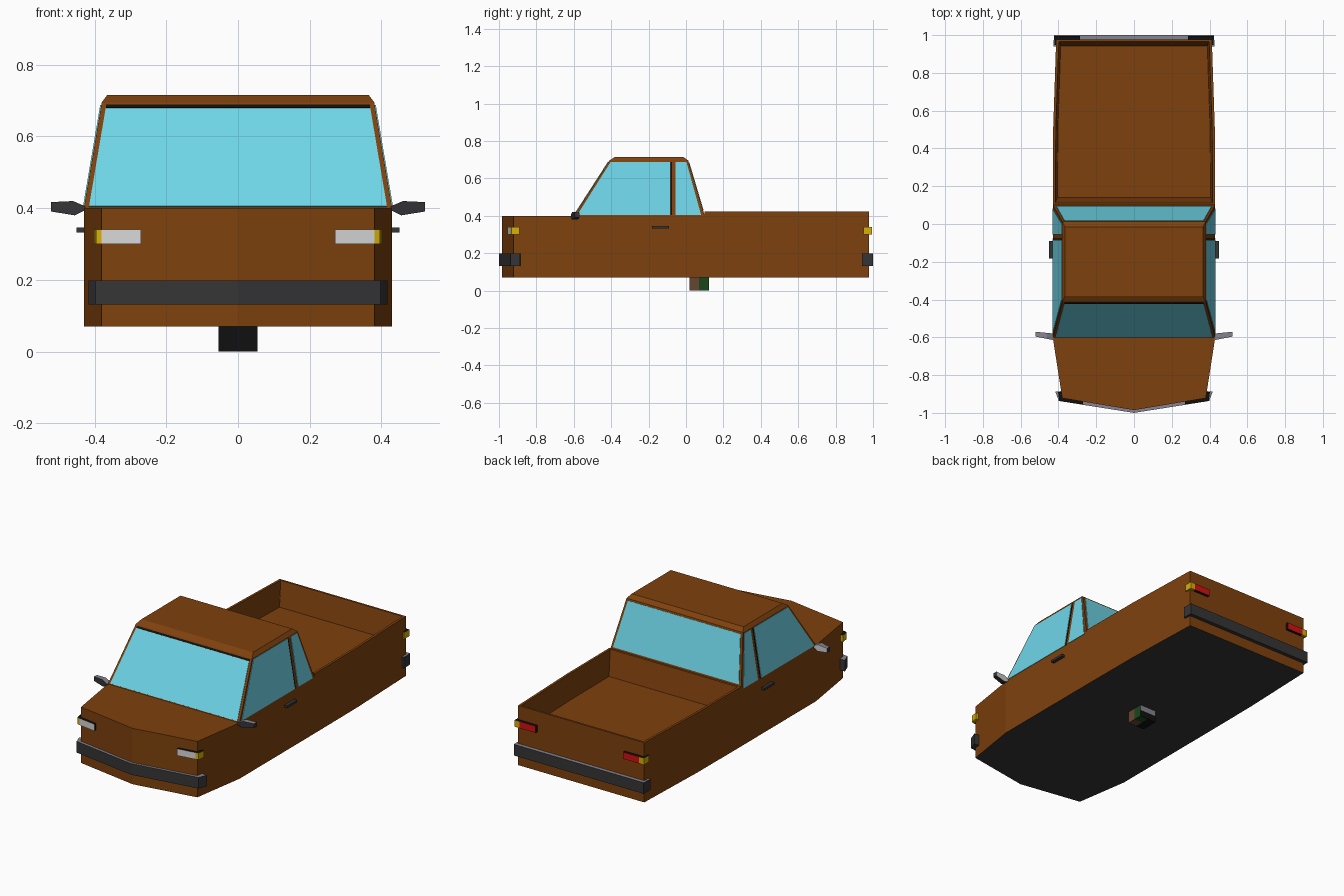
import bpy, bmesh
from mathutils import Vector

if "Cube" in bpy.data.objects:
    bpy.data.objects.remove(bpy.data.objects["Cube"])

COLORS = {
    "body_brown": (0.21, 0.053, 0.004), "glass_cyan": (0.16, 0.68, 0.82),
    "trim_dark": (0.035, 0.035, 0.038), "black": (0.005, 0.005, 0.005),
    "lamp_white": (0.68, 0.68, 0.68), "indicator_yellow": (0.68, 0.43, 0.003),
    "lamp_red": (0.65, 0.005, 0.006), "grey": (0.24, 0.23, 0.27),
    "green": (0.01, 0.06, 0.012), "brown": (0.13, 0.06, 0.03),
}
MATS = {}
for key, c in COLORS.items():
    MATS[key] = bpy.data.materials.new(key)
    MATS[key].diffuse_color = (*c, 1)


def finish(name, bm, colors, rule=None):
    """Turn a bmesh into an object; rule(normal, centre) picks the colour index."""
    bmesh.ops.recalc_face_normals(bm, faces=bm.faces[:])
    if rule:
        for f in bm.faces:
            f.material_index = rule(f.normal, f.calc_center_median())
    me = bpy.data.meshes.new(name)
    bm.to_mesh(me)
    bm.free()
    for c in colors:
        me.materials.append(MATS[c])
    ob = bpy.data.objects.new(name, me)
    bpy.context.collection.objects.link(ob)
    return ob


def loft(name, rings, colors, rule=None):
    """Skin matching rings of points and cap both ends."""
    bm = bmesh.new()
    vs = [[bm.verts.new(p) for p in r] for r in rings]
    n = len(vs[0])
    for a, b in zip(vs, vs[1:]):
        for i in range(n):
            j = (i + 1) % n
            bm.faces.new((a[i], a[j], b[j], b[i]))
    bm.faces.new(vs[0][::-1])
    bm.faces.new(vs[-1])
    return finish(name, bm, colors, rule)


def ring(outline, z):
    return [(x, y, z) for x, y in outline]


def prism(name, outline, z0, z1, colors, rule=None):
    return loft(name, [ring(outline, z0), ring(outline, z1)], colors, rule)


def rect(x0, x1, y0, y1):
    return [(x0, y0), (x1, y0), (x1, y1), (x0, y1)]


def plate(name, pts, color, t=0.003):
    """Thin plate straddling a flat surface."""
    p = [Vector(q) for q in pts]
    n = (p[1] - p[0]).cross(p[2] - p[0]).normalized() * t
    return loft(name, [[q - n for q in p], [q + n for q in p]], [color])


def both(half):
    """Close a half outline, given from the centre line outwards, by mirroring."""
    return half + [(-x, y) for x, y in reversed(half) if x > 0]


def under(n, c):
    return 1 if n.z < -0.5 else 0


# Front body and hood
nose = both([(0, -0.985), (0.38, -0.922), (0.43, -0.6), (0.43, 0.1)])
prism("front_body", nose, 0.07, 0.4, ["body_brown", "trim_dark"], under)

# Cargo bed with sloped inner walls
bed = [(-0.43, 0.1), (0.43, 0.1), (0.428, 0.5), (0.412, 0.978), (-0.412, 0.978), (-0.428, 0.5)]
rim = [(-0.416, 0.112), (0.416, 0.112), (0.414, 0.5), (0.398, 0.966), (-0.398, 0.966), (-0.414, 0.5)]
floor = [(-0.405, 0.14), (0.405, 0.14), (0.403, 0.5), (0.388, 0.942), (-0.388, 0.942), (-0.403, 0.5)]
loft("cargo_bed", [ring(bed, 0.07), ring(bed, 0.422), ring(rim, 0.422), ring(floor, 0.275)],
     ["body_brown", "trim_dark"], under)

# Cab with tapered sides and chamfered roof
loft("cab", [ring(rect(-0.43, 0.43, -0.6, 0.1), 0.4),
             ring(rect(-0.38, 0.38, -0.41, 0.012), 0.695),
             ring(rect(-0.365, 0.365, -0.38, -0.015), 0.715)], ["body_brown"])


# Cab surface positions at a given height
def side_x(z): return 0.43 - 0.05 * (z - 0.4) / 0.295
def front_y(z): return -0.6 + 0.19 * (z - 0.4) / 0.295
def rear_y(z): return 0.1 - 0.088 * (z - 0.4) / 0.295


# Windscreen, its upper seal and the rear window
def cross_window(name, fy, z0, z1, color, inset=0.014):
    a, b = side_x(z0) - inset, side_x(z1) - inset
    plate(name, [(-a, fy(z0), z0), (a, fy(z0), z0), (b, fy(z1), z1), (-b, fy(z1), z1)], color)


cross_window("windscreen", front_y, 0.404, 0.678, "glass_cyan")
cross_window("windscreen_seal", front_y, 0.679, 0.688, "black")
cross_window("rear_window", rear_y, 0.428, 0.685, "glass_cyan")

# Parts repeated on each side
for s, side in ((1, "right"), (-1, "left")):
    zb, zt = 0.404, 0.688

    def on_side(y, z):
        return (s * side_x(z), y, z)

    plate("door_window_" + side, [on_side(front_y(zb) + 0.016, zb), on_side(-0.085, zb),
          on_side(-0.085, zt), on_side(front_y(zt) + 0.012, zt)], "glass_cyan")
    plate("window_seal_" + side, [on_side(-0.083, zb), on_side(-0.076, zb),
          on_side(-0.076, zt), on_side(-0.083, zt)], "black", 0.002)
    plate("quarter_window_" + side, [on_side(-0.055, zb), on_side(rear_y(zb) - 0.018, zb),
          on_side(rear_y(zt) - 0.012, zt), on_side(-0.055, zt)], "glass_cyan")

    # Door handle
    prism("door_handle_" + side, rect(s * 0.425, s * 0.45, -0.182, -0.09), 0.332, 0.346, ["trim_dark"])

    # Wing mirror: dark shell, grey top, pale glass behind
    prof = [(0.425, 0.395), (0.455, 0.38), (0.522, 0.391), (0.522, 0.417), (0.46, 0.42), (0.425, 0.405)]
    loft("wing_mirror_" + side, [[(s * x, -0.615 + (x - 0.425) * 0.2, z) for x, z in prof],
         [(s * x, -0.58 + (x - 0.425) * 0.1, z) for x, z in prof]],
         ["trim_dark", "grey", "lamp_white"],
         lambda n, c: 2 if n.y > 0.6 else 1 if n.z > 0.6 else 0)

    # Head and tail lamps with dark housings, then wrap-around indicators
    prism("headlamp_" + side, [(s * 0.27, -0.955), (s * 0.38, -0.938), (s * 0.38, -0.91), (s * 0.27, -0.92)],
          0.3, 0.34, ["black", "lamp_white"], lambda n, c: int(n.y < -0.6))
    prism("front_indicator_" + side, [(s * 0.38, -0.938), (s * 0.396, -0.934), (s * 0.402, -0.89), (s * 0.375, -0.89)],
          0.3, 0.34, ["indicator_yellow", "black"], lambda n, c: int(n.z > 0.6))
    prism("tail_lamp_" + side, rect(s * 0.285, s * 0.39, 0.97, 0.995),
          0.3, 0.34, ["black", "lamp_red"], lambda n, c: int(n.y > 0.6))
    prism("rear_indicator_" + side, rect(s * 0.39, s * 0.422, 0.948, 0.995),
          0.3, 0.34, ["indicator_yellow", "black"], lambda n, c: int(n.z > 0.6))


# Wrap-around bumpers
def bumper(name, outer, inner):
    path = [(-x, y) for x, y in reversed(outer) if x > 0] + outer
    back = inner[::-1] + [(-x, y) for x, y in inner if x > 0]
    prism(name, path + back, 0.132, 0.198, ["trim_dark", "grey"], lambda n, c: int(n.z > 0.6))


bumper("front_bumper", [(0, -1.0), (0.398, -0.937), (0.417, -0.887)],
       [(0, -0.98), (0.378, -0.918), (0.385, -0.885)])
bumper("rear_bumper", [(0, 1.0), (0.424, 1.0), (0.426, 0.94)],
       [(0, 0.975), (0.409, 0.975), (0.41, 0.94)])

# Small patchwork block beneath the chassis
bm = bmesh.new()
bmesh.ops.create_cube(bm, size=1)
bmesh.ops.subdivide_edges(bm, edges=bm.edges[:], cuts=1, use_grid_fill=True)
for v in bm.verts:
    v.co = Vector((v.co.x * 0.11, v.co.y * 0.105 + 0.07, v.co.z * 0.075 + 0.0375))


def patch(n, c):
    if n.y < -0.5:
        return 0
    if abs(n.x) > 0.5:
        return 1 if c.y < 0.07 else 2
    if n.y > 0.5:
        return 3 if c.z > 0.0375 else 0
    return 1 if c.x > 0 and c.y < 0.07 else 2 if c.x > 0 else 0


finish("chassis_block", bm, ["black", "brown", "green", "grey"], patch)

for m in bpy.data.materials:
    if m.users and not m.is_grease_pencil:
        m.use_nodes = True
        m.node_tree.nodes["Principled BSDF"].inputs["Base Color"].default_value = m.diffuse_color
